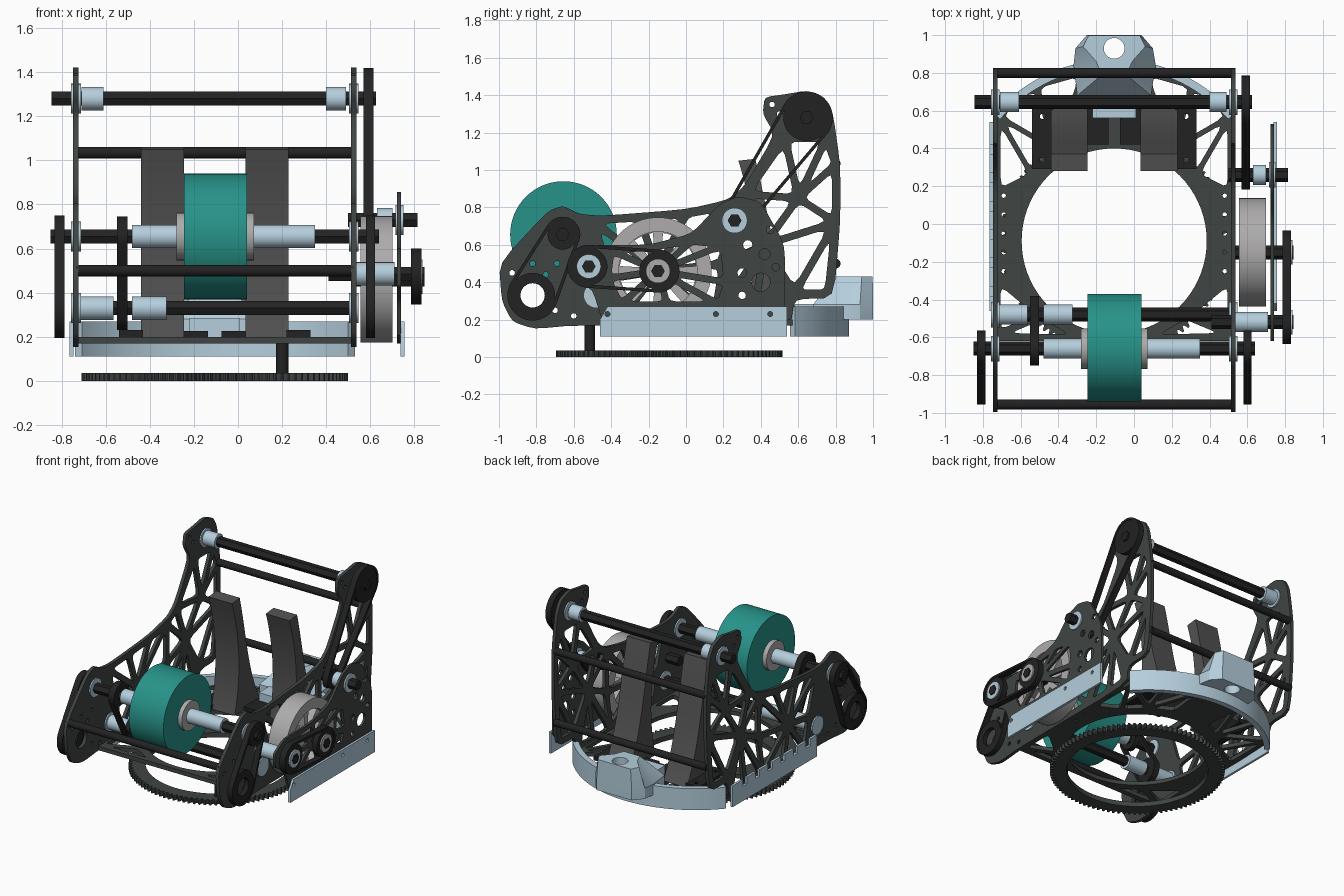
import bpy, bmesh, math
from mathutils import Matrix, Vector, geometry

if "Cube" in bpy.data.objects:
    bpy.data.objects.remove(bpy.data.objects["Cube"])

COL = dict(plate=(.05, .058, .055), black=(.016, .016, .017), blue=(.46, .62, .72),
           teal=(.02, .29, .25), slide=(.085, .083, .083), grey=(.42, .41, .41))
MAT = {}
for k, c in COL.items():
    MAT[k] = bpy.data.materials.new(k)
    MAT[k].diffuse_color = (*c, 1)
YZ = Matrix(((0, 0, 1, 0), (1, 0, 0, 0), (0, 1, 0, 0), (0, 0, 0, 1)))  # profile (y,z), depth along x
XY = Matrix.Identity(4)


def finish(name, me, mat):
    me.name = name
    me.materials.clear()
    me.materials.append(MAT[mat])
    ob = bpy.data.objects.new(name, me)
    bpy.context.collection.objects.link(ob)
    return ob


def plate(name, mat, loops, lo, hi, frame=YZ):
    """Flat plate: first loop is the outline, the others are holes."""
    cu = bpy.data.curves.new(name, 'CURVE')
    cu.dimensions, cu.fill_mode, cu.extrude = '2D', 'BOTH', (hi - lo) / 2
    for pts in loops:
        s = cu.splines.new('POLY')
        s.points.add(len(pts) - 1)
        for p, q in zip(s.points, pts):
            p.co = (q[0], q[1], 0, 1)
        s.use_cyclic_u = True
    tmp = bpy.data.objects.new("tmp", cu)
    bpy.context.collection.objects.link(tmp)
    dg = bpy.context.evaluated_depsgraph_get()
    me = bpy.data.meshes.new_from_object(tmp.evaluated_get(dg))
    bpy.data.objects.remove(tmp)
    me.transform(frame @ Matrix.Translation((0, 0, (lo + hi) / 2)))
    bm = bmesh.new()
    bm.from_mesh(me)
    bmesh.ops.remove_doubles(bm, verts=bm.verts, dist=1e-5)
    bmesh.ops.recalc_face_normals(bm, faces=bm.faces)
    bm.to_mesh(me)
    bm.free()
    return finish(name, me, mat)


def arc(c, r, a0, a1, n):
    return [(c[0] + r * math.cos(a0 + (a1 - a0) * i / n), c[1] + r * math.sin(a0 + (a1 - a0) * i / n))
            for i in range(n + 1)]


def circle(c, r, n=32):
    return arc(c, r, 0, math.tau, n)[:-1]


def rounded(pts, t):
    """Cut every corner with a small curve."""
    out = []
    for i, p in enumerate(pts):
        p, a, b = Vector(p), Vector(pts[i - 1]), Vector(pts[(i + 1) % len(pts)])
        u, v = p.lerp(a, t), p.lerp(b, t)
        out += [u, (u + v + 2 * p) / 4, v]
    return out


def window(a, b, c, d=.02):
    """Triangular truss opening, inset by half the strut width."""
    a, b, c = Vector(a), Vector(b), Vector(c)
    la, lb, lc = (b - c).length, (c - a).length, (a - b).length
    s = la + lb + lc
    inc = (a * la + b * lb + c * lc) / s
    r = abs((b - a).cross(c - a)) / s
    return rounded([inc + (p - inc) * max(.15, (r - d) / r) for p in (a, b, c)], .16)


def rod(name, mat, c, x0, x1, r, n=32):
    return plate(name, mat, [circle(c, r, n)], x0, x1)


def loop(c1, r1, c2, r2):
    d = Vector(c2) - Vector(c1)
    a, o = math.atan2(d.y, d.x), math.acos((r1 - r2) / d.length)
    return arc(c1, r1, a + o, a + math.tau - o, 24) + arc(c2, r2, a - o, a + o, 24)


def belt(name, c1, r1, c2, r2, x0, x1, open2=0):
    plate(name, 'black', [loop(c1, r1, c2, r2), loop(c1, r1 - .017, c2, r2 - .017)], x0, x1)
    rod(name + "_pulley", 'black', c1, x0 + .004, x1 - .004, r1 - .015)
    plate(name + "_driven_pulley", 'black',
          [circle(c2, r2 - .015)] + ([circle(c2, open2)] if open2 else []), x0 + .004, x1 - .004)


# shaft positions in (y, z)
TOP, IDLE, ROLL, DRIVE, WHEEL, LOW, LOBE = ((.645, 1.28), (.26, .73), (-.66, .655), (-.52, .485),
                                            (-.15, .46), (-.48, .33), (-.82, .33))

# trussed side plates
outline = [(-1, .5), (-.74, .78), (-.66, .81), (-.57, .765), (-.45, .755), (0, .79), (.22, .84), (.31, .91),
           (.475, 1.19), (.41, 1.3), (.42, 1.39), (.53, 1.405), (.645, 1.425), (.74, 1.39), (.785, 1.31),
           (.825, 1.03), (.825, .72), (.79, .315), (.58, .31), (.56, .17), (-.6, .17), (-.81, .15),
           (-.93, .19), (-.985, .3)]
T3, M, B3, B4, B5, K = (.2, .8), (.2, .5), (.15, .2), (.36, .2), (.53, .22), (.42, .6)
ring = [(-.5, .73), (-.25, .745), (0, .765), T3, M, B3, (-.1, .2), (-.35, .2), (-.4, .42)]
tris = [(WHEEL, ring[i], ring[i + 1]) for i in range(8)] + [(WHEEL, ring[8], ring[0])]
R0, R1, R2, R3 = (.58, .34), (.76, .34), (.8, .72), (.8, 1.03)
F, P, N1, N2 = (.32, .87), (.6, .85), (.53, 1.17), (.75, 1.17)
tris += [(T3, M, K), (M, B3, K), (B3, B4, K), (B4, B5, K), (T3, K, F), (F, K, P), (F, P, N1), (P, R3, N2),
         (P, N2, N1), (P, R2, R3), (K, R2, P), (K, R0, R2), (R0, R1, R2)]
bolts = [(-.93, .45), (-.82, .5), (-.75, .44), (-.69, .5), (.46, 1.35), (.5, 1.3), (-.6, .22), (-.7, .25)]
for side, x in (("left", -.735), ("right", .525)):
    holes = [window(*t) for t in tris] + [circle(LOBE, .065)] + [circle(b, .015, 10) for b in bolts]
    plate(side + "_side_plate", 'plate', [rounded(outline, .25)] + holes, x - .0125, x + .0125)
    for i, c in enumerate((TOP, ROLL, LOW)):
        rod(f"{side}_bearing_{i}", 'blue', c, x - .022, x + .022, .068)

# outer drive bracket on the right
bracket = [(-.44, .17), (.53, .17), (.53, .6), (.4, .83), (.28, .86), (.18, .82), (.03, .66), (-.2, .6),
           (-.5, .6), (-.62, .53), (-.62, .43), (-.5, .36)]
fan = [(-.4, .57), (-.17, .59), (.03, .62), (.2, .6), (.22, .4), (.18, .28), (-.1, .28), (-.35, .28), (-.42, .42)]
holes = [window(WHEEL, fan[i], fan[(i + 1) % 9], .018) for i in range(9)]
holes += [circle(c, r, 12) for c, r in (((.4, .4), .05), ((.42, .55), .03), ((.3, .45), .025), ((.48, .48), .02),
                                        ((.33, .6), .025), ((.45, .68), .02), ((.3, .33), .02))]
plate("drive_bracket", 'plate', [rounded(bracket, .2)] + holes, .722, .74)
rod("idler_bearing", 'blue', IDLE, .715, .75, .068)

# lower rails
plate("right_rail", 'blue', [[(-.46, .11), (.54, .11), (.54, .27), (-.42, .27), (-.46, .2)],
                             circle((-.42, .23), .014, 10), circle((.16, .23), .014, 10),
                             circle((.45, .23), .014, 10)], .738, .756)
notched = [(.54, .11), (.54, .27)]
for i in range(6):
    y = .42 - i * .15
    notched += [(y, .27), (y, .22), (y - .05, .22), (y - .05, .27)]
plate("left_rail", 'blue', [[(-.46, .11)] + notched + [(-.46, .27)]], -.764, -.747)

# base plate with the large round opening
CX, CY = -.105, -.09
bump = lambda r: arc((CX, .03), r, math.radians(41), math.radians(139), 40)
mir = lambda p: (2 * CX - p[0], p[1])
A, B, C, D, E, G, H = (.51, .17), (.51, .57), (.33, .26), (.2, .39), (.31, .73), (.03, .48), (.06, .8)
corner = [(A, B, C), (B, D, C), (B, E, D), (E, H, D), (D, H, G), ((.51, -.58), (.51, -.3), (.29, -.48)),
          ((.51, -.59), (.27, -.49), (.08, -.6))]
corner += [tuple(mir(p) for p in t) for t in corner]
holes = [circle((CX, CY), .49, 72)] + [window(*t, .014) for t in corner]
holes += [circle((x, -.25 + .1 * i), .012, 8) for x in (-.69, .48) for i in range(5)]
plate("base_plate", 'plate', [[(-.725, -.62), (.515, -.62), (.515, .58)] + bump(.82) + [(-.725, .58)]] + holes,
      .17, .2, XY)

# curved rear bumper
plate("rear_bumper", 'blue', [bump(.842) + bump(.80)[::-1]], .11, .27, XY)
plate("bumper_pad", 'blue', [[(-.22, .56), (.01, .56), (.01, .7), (-.22, .7)]], .2, .285, XY)

# rear mount lump with vertical hole
low = [(-.32, .84), (-.3, .68), (.09, .68), (.115, .84), (.1, .93), (.04, 1), (-.25, 1), (-.31, .93)]
up = [(-.2, .86), (-.17, .79), (-.04, .79), (-.01, .86), (.06, .94), (.03, .998), (-.24, .998), (-.27, .94)]
bm = bmesh.new()
rings = [[bm.verts.new((*p, z)) for p in pts] for pts, z in ((low, .2), (low, .28), (up, .43))]
for r, s in zip(rings, rings[1:]):
    for i in range(8):
        bm.faces.new((r[i], r[(i + 1) % 8], s[(i + 1) % 8], s[i]))
bm.faces.new(rings[0])
bm.faces.new(rings[2])
bmesh.ops.recalc_face_normals(bm, faces=bm.faces)
me = bpy.data.meshes.new("rear_mount")
bm.to_mesh(me)
bm.free()
mount = finish("rear_mount", me, 'blue')
cut = plate("mount_cutter", 'blue', [circle((CX, .93), .055)], .1, .6, XY)
cut.hide_render = cut.hide_viewport = True
mod = mount.modifiers.new("hole", 'BOOLEAN')
mod.object, mod.operation, mod.solver = cut, 'DIFFERENCE', 'EXACT'

# turntable ring gear and its pinion post
teeth = []
for i in range(100):
    for f, r in ((0, .58), (.25, .605), (.5, .605), (.75, .58)):
        a = math.tau * (i + f) / 100
        teeth.append((CX + r * math.cos(a), CY + r * math.sin(a)))
plate("ring_gear", 'plate', [teeth, circle((CX, CY), .49, 72)], 0, .036, XY)
plate("pinion_post", 'black', [circle((.2, -.515), .028, 24)], .03, .18, XY)

# hex shafts and round cross rods
for n, c, a, b in (("top", TOP, -.845, .625), ("roller", ROLL, -.85, .64), ("lower", LOW, -.74, .54),
                   ("drive", DRIVE, .41, .845), ("wheel", WHEEL, .52, .845), ("idler", IDLE, .5, .815)):
    rod(n + "_hex_shaft", 'black', c, a, b, .037, 6)
for i, c in enumerate(((.8, 1.035), (.8, .5), (-.955, .5))):
    rod(f"cross_rod_{i}", 'black', c, -.735, .525, .026)
for i, (c, a, b) in enumerate(((TOP, -.71, -.61), (TOP, .4, .49), (ROLL, -.48, -.28), (ROLL, .07, .35),
                               (LOW, -.715, -.565), (LOW, -.48, -.325), (DRIVE, .53, .71), (IDLE, .63, .7))):
    rod(f"spacer_{i}", 'blue', c, a, b, .053)
for n, c in (("drive", DRIVE), ("wheel", WHEEL)):
    rod(n + "_pulley_hub", 'blue' if n == "drive" else 'grey', c, .79, .838, .065)

# intake roller
rod("roller", 'teal', (-.655, .655), -.245, .04, .285, 64)
rod("roller_hub", 'grey', ROLL, -.28, .072, .108)

# spoked flywheel
spokes = []
for i in range(8):
    a, s = math.tau * i / 8 + .13, math.tau / 8 - .26
    spokes.append(arc(WHEEL, .205, a, a + s, 6) + arc(WHEEL, .085, a + s - .1, a + .1, 3))
plate("flywheel", 'grey', [circle(WHEEL, .285, 64)] + spokes, .585, .67)
plate("flywheel_rim", 'grey', [circle(WHEEL, .287, 64), circle(WHEEL, .21, 64)], .555, .7)

# belts
belt("upper_belt", TOP, .14, IDLE, .078, .57, .615)
belt("right_front_belt", ROLL, .095, LOBE, .135, .58, .622, .065)
belt("left_front_belt", ROLL, .095, LOBE, .135, -.832, -.787, .065)
belt("inner_left_belt", ROLL, .09, LOW, .1, -.55, -.502)
belt("drive_belt", DRIVE, .115, WHEEL, .115, .785, .832)

# curved guide slides with feet
V = lambda y, z: Vector((y, z, 0))
bez = lambda *p: [(q.x, q.y) for q in geometry.interpolate_bezier(*[V(*k) for k in p], 16)]
prof = bez((.28, 1.05), (.36, .8), (.4, .5), (.31, .2)) + bez((.62, .2), (.47, .45), (.45, .75), (.37, 1.06))
for side, s in (("left", -1), ("right", 1)):
    a, b = sorted((CX + s * .14, CX + s * .335))
    plate(side + "_guide_slide", 'slide', [prof], a, b)
    a, b = sorted((CX + s * .325, CX + s * .435))
    plate(side + "_slide_foot", 'black', [[(a, .29), (b, .29), (b, .62), (a, .62)],
                                          circle(((a + b) / 2, .34), .014, 10),
                                          circle(((a + b) / 2, .57), .014, 10)], .2, .23, XY)
    a, b = sorted((CX + s * .03, CX + s * .145))
    plate(side + "_inner_foot", 'black', [[(a, .42), (b, .42), (b, .7), (a, .7)]], .2, .225, XY)

bpy.ops.object.select_all(action='DESELECT')
for o in bpy.context.scene.objects:
    if not o.hide_viewport:
        o.select_set(True)
        bpy.context.view_layer.objects.active = o
bpy.ops.object.shade_smooth_by_angle(angle=math.radians(30))

for m in bpy.data.materials:
    if m.users and not m.is_grease_pencil:
        m.use_nodes = True
        m.node_tree.nodes["Principled BSDF"].inputs["Base Color"].default_value = m.diffuse_color
